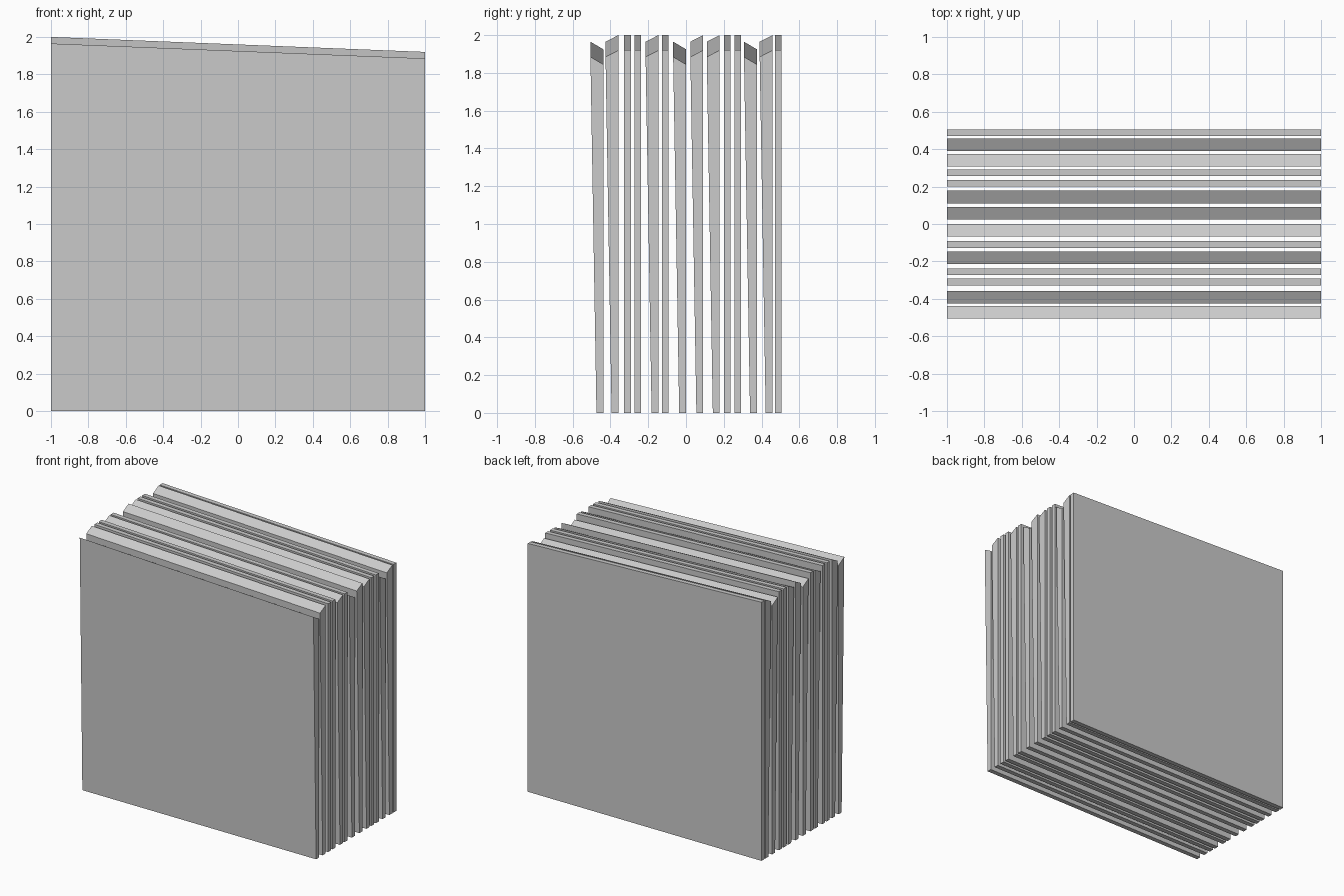
import bpy, bmesh

if "Cube" in bpy.data.objects:
    bpy.data.objects.remove(bpy.data.objects["Cube"])

LOW = 0.035    # height lost across a bevelled top
DROP = 0.08    # height lost from left end to right end
THICK = 0.036  # thickness at the foot

# back face y and top style: F = flat, B = peak at back, V = peak at front
SLABS = [(-0.438, 'V'), (-0.358, 'B'), (-0.292, 'F'), (-0.237, 'F'),
         (-0.146, 'B'), (-0.092, 'F'), (0.0, 'V'), (0.091, 'B'),
         (0.178, 'B'), (0.236, 'F'), (0.292, 'F'), (0.375, 'V'),
         (0.458, 'B'), (0.506, 'F')]


def panel(name, back, style):
    """Upright panel: vertical back, front flaring out unless flat-topped."""
    flare = 0 if style == 'F' else 0.032
    foot = back - THICK
    zf, zb = {'F': (2, 2), 'B': (2 - LOW, 2), 'V': (2 - LOW, 2 - 2 * LOW - 0.005)}[style]
    bm = bmesh.new()
    ends = []
    for x, d in ((-1, 0), (1, DROP)):
        profile = [(foot, 0), (back, 0), (back, zb - d), (foot - flare, zf - d)]
        ends.append([bm.verts.new((x, y, z)) for y, z in profile])
    a, b = ends
    bm.faces.new(a)
    bm.faces.new(b)
    for i in range(4):
        j = (i + 1) % 4
        bm.faces.new((a[i], a[j], b[j], b[i]))
    bmesh.ops.recalc_face_normals(bm, faces=bm.faces)
    me = bpy.data.meshes.new(name)
    bm.to_mesh(me)
    bm.free()
    bpy.context.collection.objects.link(bpy.data.objects.new(name, me))


# Row of upright panels from front to back
for n, (back, style) in enumerate(SLABS, 1):
    panel(f"panel_{n:02d}", back, style)
